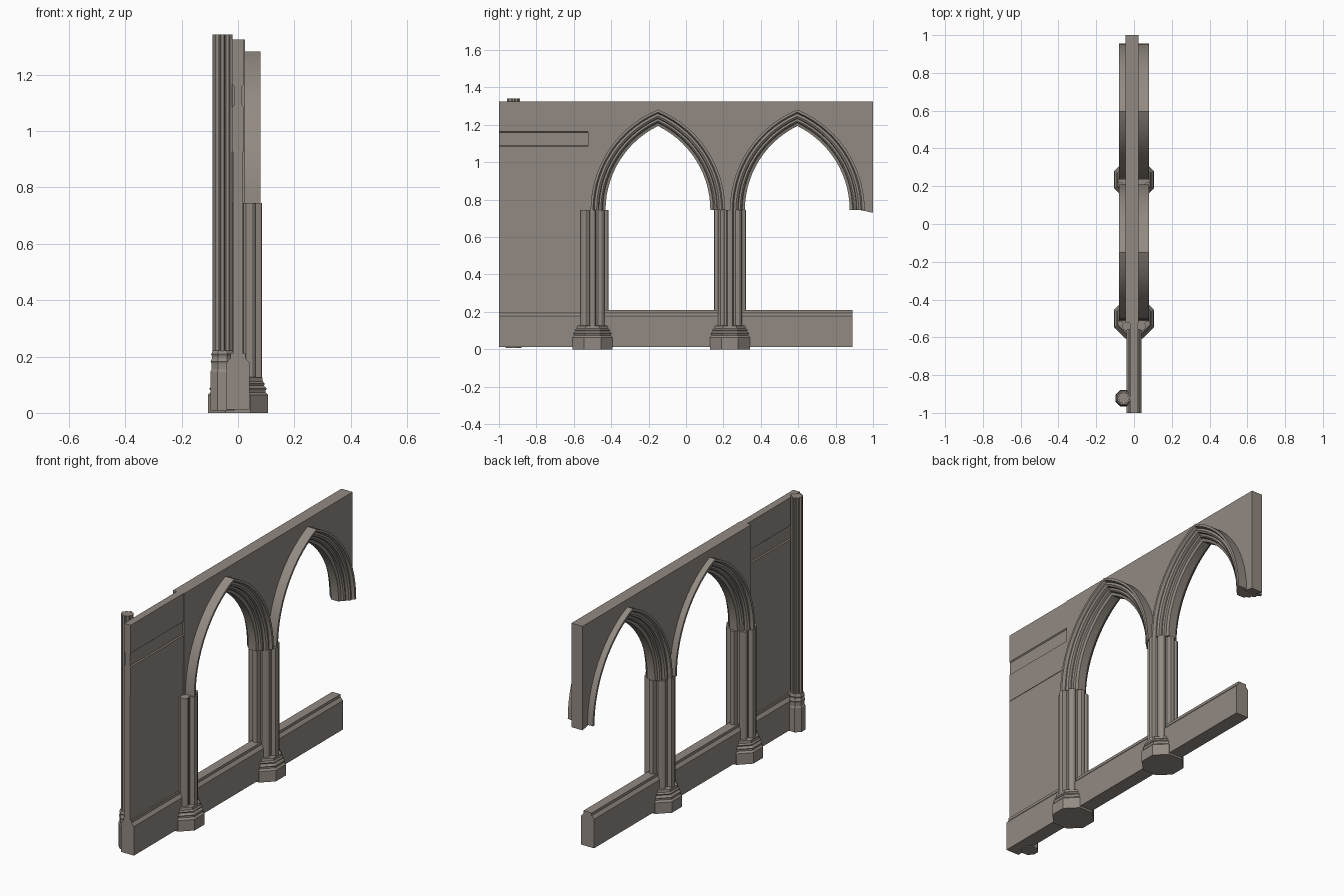
import bpy, bmesh, math

if "Cube" in bpy.data.objects:
    bpy.data.objects.remove(bpy.data.objects["Cube"])

stone = bpy.data.materials.new("warm_grey_stone")
stone.diffuse_color = (0.29, 0.255, 0.225, 1)
stone.use_nodes = True
stone.node_tree.nodes["Principled BSDF"].inputs["Base Color"].default_value = stone.diffuse_color


def finish(name, bm, smooth=False):
    bmesh.ops.recalc_face_normals(bm, faces=bm.faces)
    me = bpy.data.meshes.new(name)
    bm.to_mesh(me)
    bm.free()
    me.materials.append(stone)
    ob = bpy.data.objects.new(name, me)
    bpy.context.collection.objects.link(ob)
    if smooth:
        bpy.context.view_layer.objects.active = ob
        ob.select_set(True)
        bpy.ops.object.shade_smooth_by_angle(angle=math.radians(25))
        ob.select_set(False)
    return ob


def loft(name, rings, smooth=False):
    """Skin closed rings of 3D points and cap both ends."""
    bm = bmesh.new()
    rows = [[bm.verts.new(p) for p in r] for r in rings]
    n = len(rows[0])
    for a, b in zip(rows, rows[1:]):
        for i in range(n):
            j = (i + 1) % n
            bm.faces.new((a[i], a[j], b[j], b[i]))
    bm.faces.new(rows[0])
    bm.faces.new(rows[-1])
    return finish(name, bm, smooth)


def along_y(name, profile, y0, y1):
    return loft(name, [[(x, y, z) for x, z in profile] for y in (y0, y1)])


def mirrored(half):
    return half + [(-x, z) for x, z in reversed(half)]


SPRING, OFFSET = 0.745, 0.22      # arch springing height, arc centre offset
ARCHES = (-0.15, 0.595)
PIERS = (-0.5, 0.235)


def arch_angles(r, n=14):
    top = math.acos(OFFSET / r)
    return [top * i / n for i in range(n + 1)]


def arch_path(yc, r):
    """Pointed arch from right springing over the apex to the left one."""
    right = [(yc - OFFSET + r * math.cos(a), SPRING + r * math.sin(a)) for a in arch_angles(r)]
    return right + [(2 * yc - y, z) for y, z in reversed(right[:-1])]


# Low plinth wall with weathered top
along_y("plinth_wall", mirrored([(0.041, 0.012), (0.041, 0.178), (0.026, 0.195), (0.026, 0.21)]), -1, 0.89)

# Solid end panel with a shallow recessed band
along_y("end_panel", mirrored([(0.018, 0.2), (0.018, 0.925), (0.021, 0.925), (0.021, 1.085),
                               (0.015, 1.09), (0.015, 1.16), (0.021, 1.165), (0.021, 1.325)]), -1, -0.52)

# Arcade wall with two pointed openings
outline = [(-0.525, SPRING), (-0.525, 1.325), (1, 1.325), (1, 0.73)]
for yc in reversed(ARCHES):
    outline += arch_path(yc, 0.555)
loft("arcade_wall", [[(x, y, z) for y, z in outline] for x in (-0.045, 0.025)])

# Moulded arches: (radius, half thickness) swept round the pointed path
half = [(0.58, 0.08), (0.567, 0.08), (0.56, 0.064), (0.548, 0.067), (0.538, 0.06),
        (0.535, 0.046), (0.525, 0.048), (0.518, 0.042), (0.515, 0.03), (0.5, 0.024)]
section = half + [(r, -x) for r, x in reversed(half)]
for k, yc in enumerate(ARCHES):
    paths = [(x, arch_path(yc, r)) for r, x in section]
    loft(f"arch_moulding_{k + 1}", [[(x, *p[i]) for x, p in paths] for i in range(len(paths[0][1]))], True)

# Clustered shaft section: main rolls on the axes, smaller rolls between
eighth = [(0, 0.086), (9, 0.084), (13, 0.075), (18, 0.064), (26, 0.065), (32, 0.075), (38, 0.08), (45, 0.081)]
quarter = eighth + [(90 - a, r) for a, r in reversed(eighth[1:-1])]
cluster = [(math.radians(a + 90 * q), r) for q in range(4) for a, r in quarter]


def shaft(name, x, y, z0, z1, s):
    loft(name, [[(x + s * r * math.cos(a), y + s * r * math.sin(a), z) for a, r in cluster]
                for z in (z0, z1)], True)


def octagon_base(name, x, y, steps):
    """Stack of octagonal rings given as (apothem, height)."""
    k = 1 / math.cos(math.pi / 8)
    ang = [math.pi / 8 + i * math.pi / 4 for i in range(8)]
    loft(name, [[(x + r * k * math.cos(a), y + r * k * math.sin(a), z) for a in ang] for r, z in steps])


# Piers
for k, yc in enumerate(PIERS):
    shaft(f"pier_shaft_{k + 1}", 0, yc, 0.1, SPRING, 1)
    octagon_base(f"pier_base_{k + 1}", 0, yc,
                 [(0.107, 0), (0.107, 0.063), (0.098, 0.073), (0.098, 0.08), (0.102, 0.086), (0.096, 0.093),
                  (0.092, 0.097), (0.095, 0.104), (0.088, 0.111), (0.086, 0.125), (0.078, 0.128)])

# Slender full-height wall shaft on the left face of the panel
shaft("wall_shaft", -0.055, -0.922, 0.15, 1.342, 0.41)
octagon_base("wall_shaft_base", -0.055, -0.922,
             [(0.043, 0.008), (0.043, 0.145), (0.039, 0.155), (0.039, 0.175), (0.042, 0.183), (0.038, 0.192),
              (0.037, 0.2), (0.04, 0.208), (0.036, 0.218), (0.033, 0.222)])
